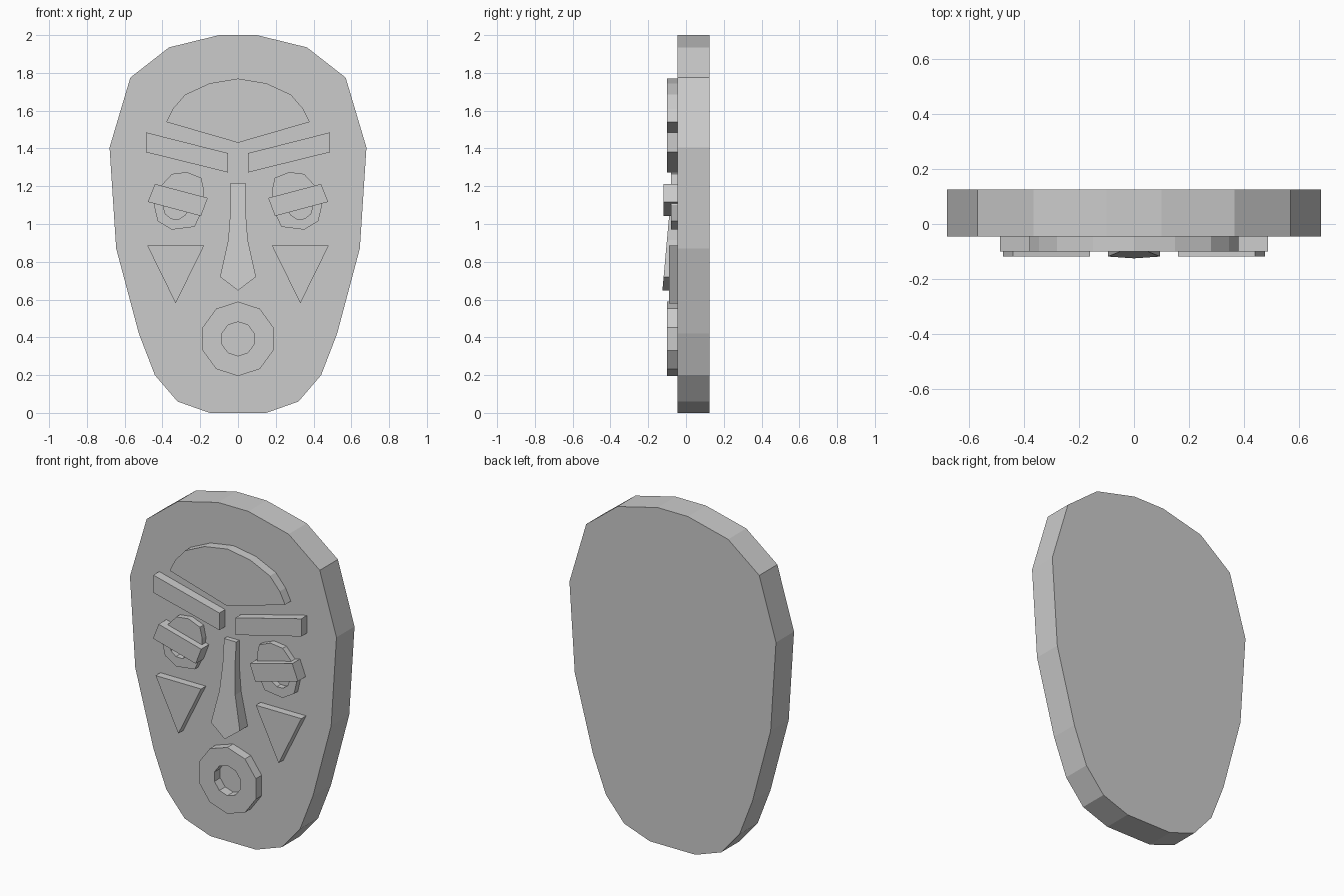
import bpy, bmesh
from math import sin, cos, radians, tau

cube = bpy.data.objects.get("Cube")
if cube:
    bpy.data.objects.remove(cube, do_unlink=True)

grey = bpy.data.materials.new("plain_grey")
grey.use_nodes = True
colour = (0.6, 0.6, 0.6, 1)
grey.diffuse_color = colour
grey.node_tree.nodes["Principled BSDF"].inputs["Base Color"].default_value = colour

FACE = -0.045   # front plane of the mask board


def plate(name, outline, front, back=FACE, hole=None):
    """Extrude an x-z outline from back to front; front may vary with z."""
    depth = front if callable(front) else lambda z: front
    bm = bmesh.new()

    def loop(points, y):
        return [bm.verts.new((x, y(z), z)) for x, z in points]

    def bridge(a, b):
        n = len(a)
        for i in range(n):
            j = (i + 1) % n
            bm.faces.new((a[i], a[j], b[j], b[i]))

    f, b = loop(outline, depth), loop(outline, lambda z: back)
    bridge(f, b)
    if hole:
        hf, hb = loop(hole, depth), loop(hole, lambda z: back)
        bridge(hf, hb)
        bridge(f, hf)
        bridge(b, hb)
    else:
        bm.faces.new(f)
        bm.faces.new(b)
    bmesh.ops.recalc_face_normals(bm, faces=bm.faces)
    mesh = bpy.data.meshes.new(name)
    bm.to_mesh(mesh)
    bm.free()
    mesh.materials.append(grey)
    bpy.context.collection.objects.link(bpy.data.objects.new(name, mesh))


def flip(points):
    return [(-x, z) for x, z in points]


def symmetric(half):
    """Close a half outline by mirroring it, sharing points on the centre line."""
    return half + [(-x, z) for x, z in reversed(half) if x]


def pair(name, points, front, hole=None):
    plate("right_" + name, points, front, hole=hole)
    plate("left_" + name, flip(points), front, hole=hole and flip(hole))


def polygon(x, z, r, start=90, n=10):
    return [(x + r * cos(radians(start) - tau * i / n),
             z + r * sin(radians(start) - tau * i / n)) for i in range(n)]


# Mask board
plate("mask_board", symmetric([
    (0.10, 2.0), (0.365, 1.935), (0.57, 1.775), (0.68, 1.405), (0.645, 0.87),
    (0.525, 0.42), (0.44, 0.2), (0.32, 0.06), (0.15, 0)]), FACE, 0.125)

# Forehead panel
plate("forehead", symmetric([
    (0, 1.77), (0.15, 1.745), (0.28, 1.685), (0.345, 1.61), (0.38, 1.54),
    (0, 1.43)]), -0.10)

# Nose, rising towards its tip
plate("nose", symmetric([
    (0.04, 1.217), (0.04, 1.07), (0.052, 0.915), (0.095, 0.72), (0, 0.648)]),
    lambda z: -0.125 + 0.09 * (z - 0.648))

# Brows, eyes, eyelids and cheeks
pair("brow", [(-0.487, 1.485), (-0.487, 1.38), (-0.053, 1.273), (-0.053, 1.375)], -0.10)
pair("eye_ring", [
    (-0.35, 1.265), (-0.27, 1.275), (-0.195, 1.245), (-0.18, 1.18), (-0.185, 1.08),
    (-0.23, 0.985), (-0.35, 0.97), (-0.425, 1.015), (-0.445, 1.1), (-0.41, 1.2)],
    -0.08, polygon(-0.33, 1.09, 0.066, 106))
pair("eyelid", [(-0.44, 1.212), (-0.477, 1.117), (-0.196, 1.042), (-0.16, 1.138)], -0.118)
pair("cheek", [(-0.48, 0.885), (-0.18, 0.885), (-0.33, 0.58)], -0.09)

# Mouth ring
plate("mouth", polygon(0, 0.392, 0.197), -0.10, hole=polygon(0, 0.392, 0.09))
